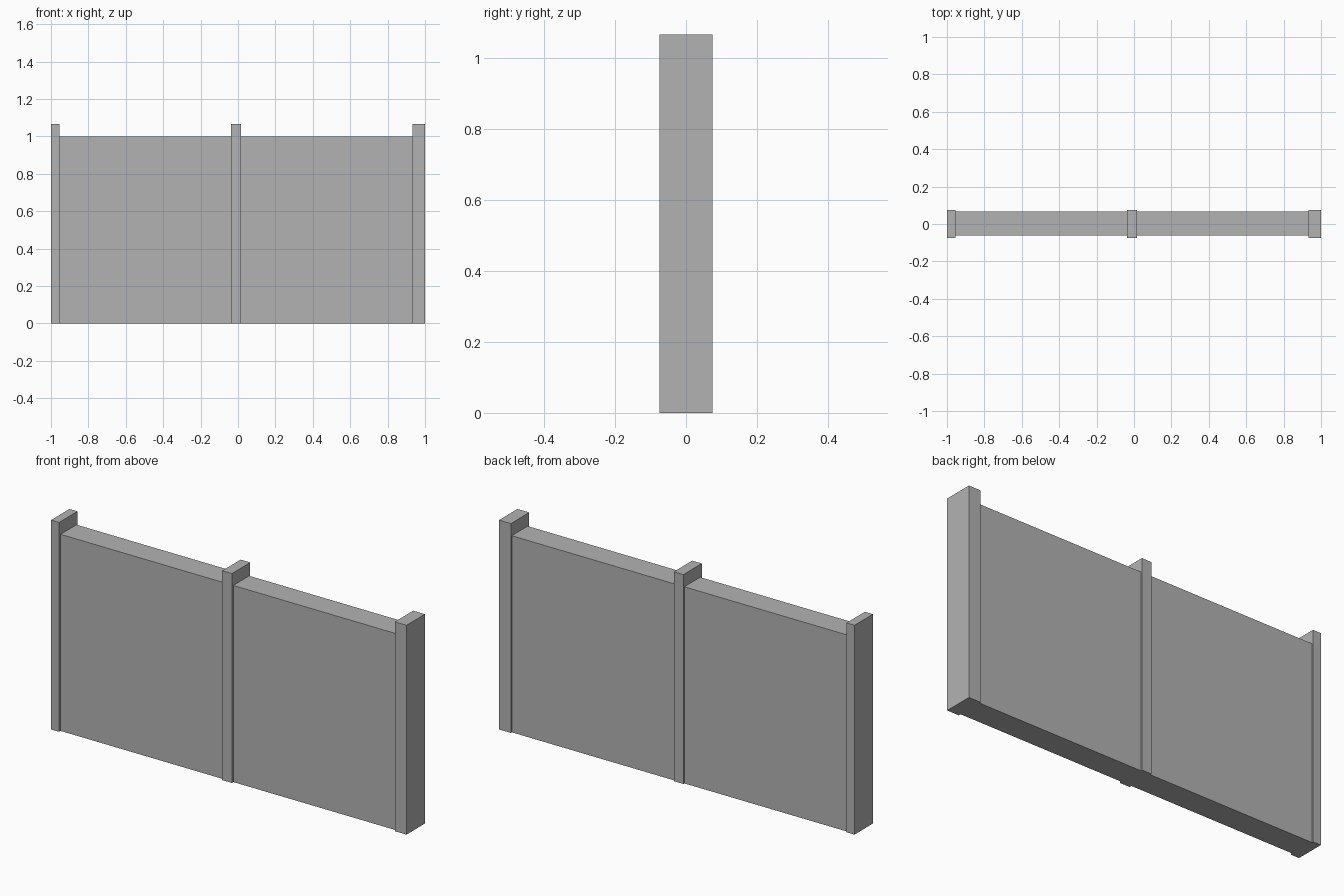
import bpy

cube = bpy.data.objects.get("Cube")
if cube:
    bpy.data.objects.remove(cube, do_unlink=True)

# Single plain grey for the whole fence
grey = bpy.data.materials.new("plain grey")
grey.use_nodes = True
colour = (0.45, 0.45, 0.45, 1)
grey.diffuse_color = colour
grey.node_tree.nodes["Principled BSDF"].inputs["Base Color"].default_value = colour


def box(name, x, y, height):
    """Flat-faced box standing on the ground, spanning the x and y ranges."""
    bpy.ops.mesh.primitive_cube_add(
        size=1, location=(sum(x) / 2, sum(y) / 2, height / 2))
    obj = bpy.context.object
    obj.name = name
    obj.scale = (x[1] - x[0], y[1] - y[0], height)
    bpy.ops.object.transform_apply(location=False, rotation=False, scale=True)
    obj.data.materials.append(grey)
    return obj


# Posts: one at each end and one near the middle
posts = {"right_post": (-1, -0.955),
         "middle_post": (-0.037, 0.017),
         "left_post": (0.934, 1)}
for name, span in posts.items():
    box(name, span, (-0.074, 0.074), 1.065)

# Panels: fill the gaps between neighbouring posts
spans = list(posts.values())
for name, a, b in zip(("right_panel", "left_panel"), spans, spans[1:]):
    box(name, (a[1], b[0]), (-0.062, 0.066), 1.0)
